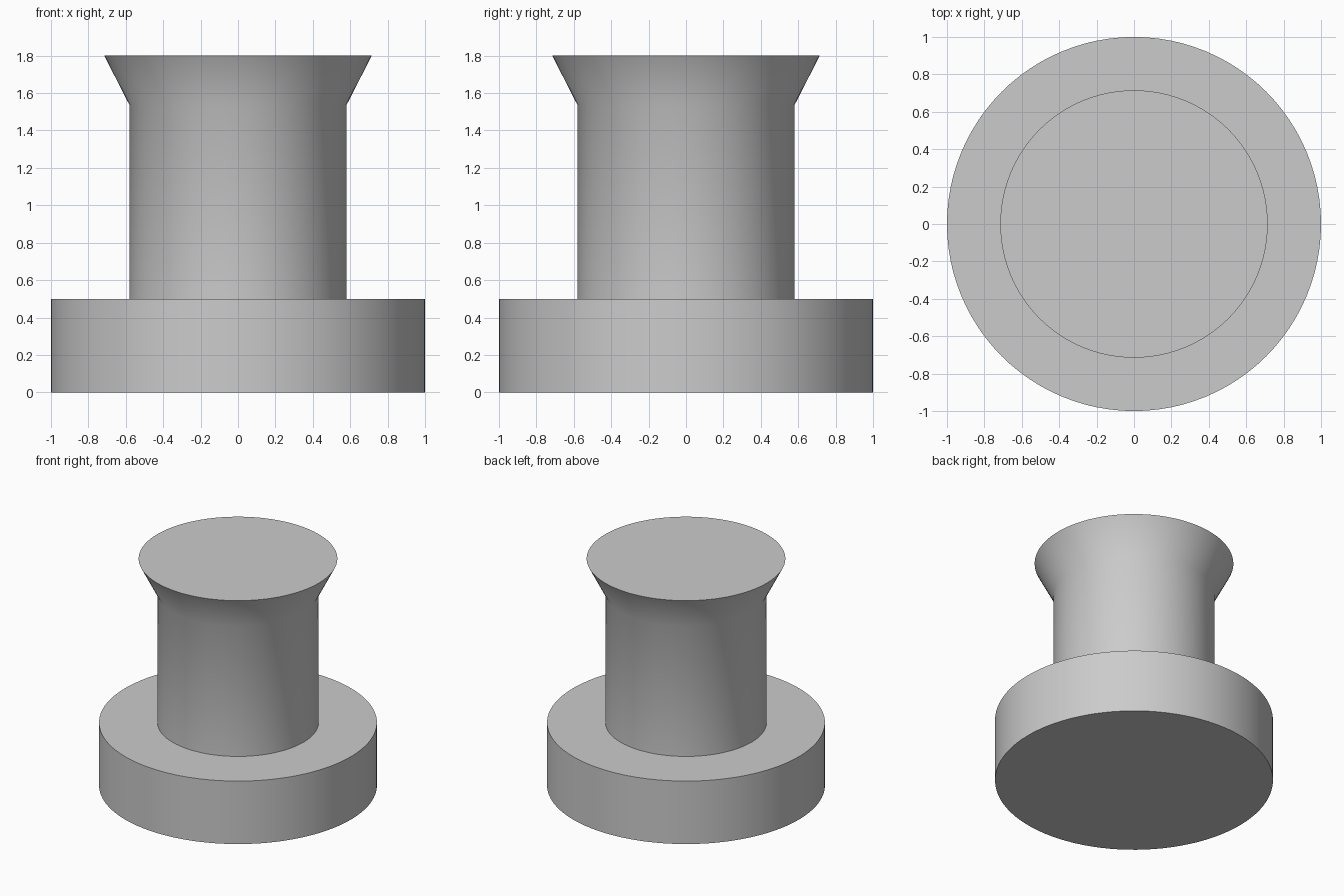
import bpy, bmesh, math

cube = bpy.data.objects.get("Cube")
if cube:
    bpy.data.objects.remove(cube, do_unlink=True)

SEGMENTS = 96

grey = bpy.data.materials.new("plain grey")
grey.use_nodes = True
colour = (0.6, 0.6, 0.6, 1)
grey.diffuse_color = colour
grey.node_tree.nodes["Principled BSDF"].inputs["Base Color"].default_value = colour


def turned_part(name, profile):
    """Closed round solid from (radius, height) rings, bottom to top."""
    bm = bmesh.new()
    rings = []
    for radius, z in profile:
        angles = [math.tau * i / SEGMENTS for i in range(SEGMENTS)]
        rings.append([bm.verts.new((radius * math.cos(a), radius * math.sin(a), z))
                      for a in angles])
    for low, high in zip(rings, rings[1:]):
        for i in range(SEGMENTS):
            j = (i + 1) % SEGMENTS
            bm.faces.new((low[i], low[j], high[j], high[i]))
    bm.faces.new(rings[0][::-1])
    bm.faces.new(rings[-1])
    mesh = bpy.data.meshes.new(name)
    bm.to_mesh(mesh)
    bm.free()
    mesh.materials.append(grey)
    obj = bpy.data.objects.new(name, mesh)
    bpy.context.collection.objects.link(obj)
    bpy.ops.object.select_all(action='DESELECT')
    obj.select_set(True)
    bpy.context.view_layer.objects.active = obj
    bpy.ops.object.shade_smooth_by_angle(angle=math.radians(30))
    return obj


# Wide disc at the bottom
turned_part("base", [(1.0, 0), (1.0, 0.5)])

# Column with a flared top, smooth across the flare
turned_part("flared_column", [(0.58, 0.5), (0.58, 1.535), (0.715, 1.8)])
